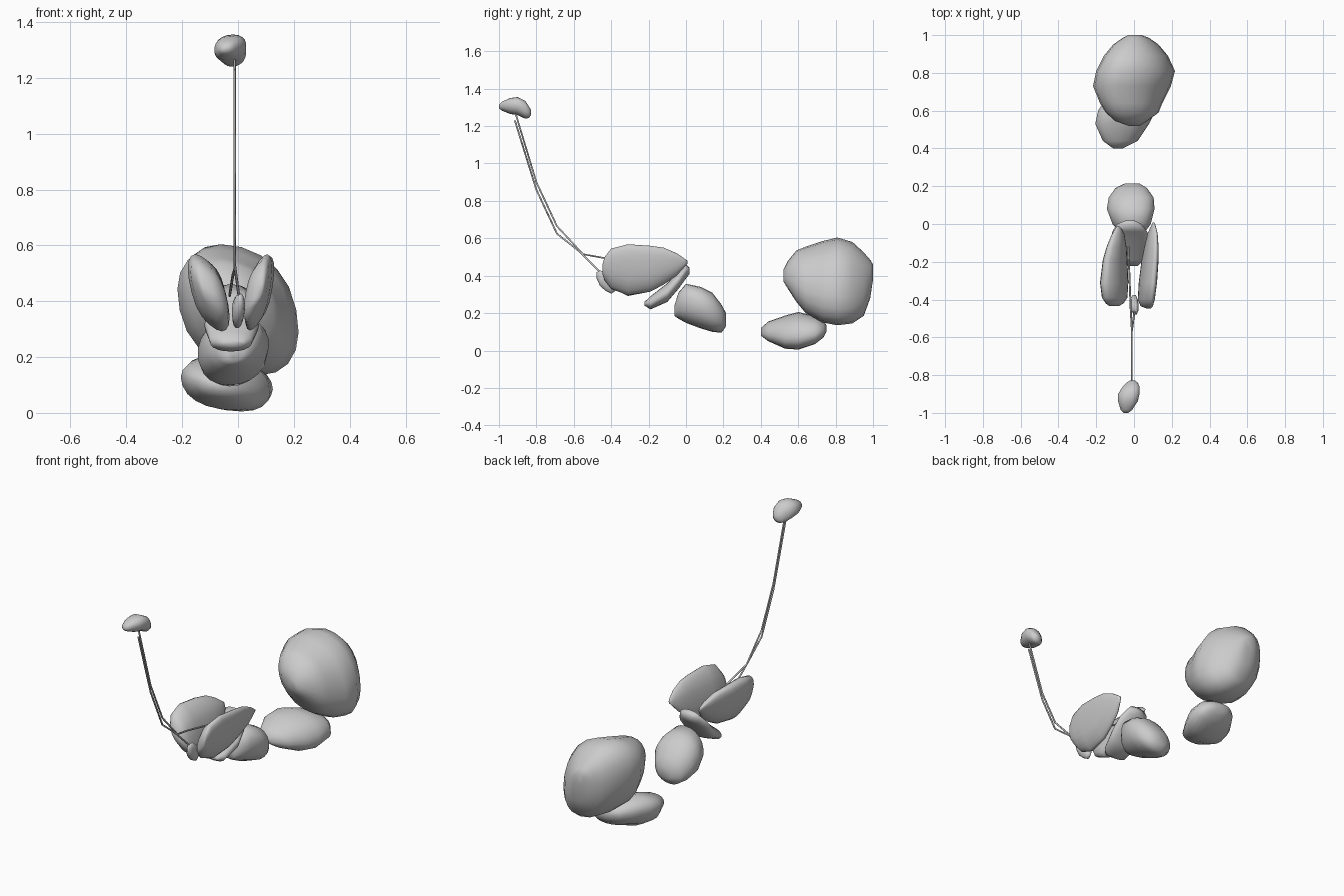
import bpy, bmesh
from math import sin, cos, pi, copysign


def blob(name, sections, lean=0.0, power=0.9, sides=20):
    """Loft along y. Section = (y, x0, x1, z0, z1); lean shears the oval sideways."""
    def curve(v):
        return copysign(abs(v) ** power, v)
    bm = bmesh.new()
    rings = []
    for y, x0, x1, z0, z1 in sections:
        ring = []
        for i in range(sides):
            a = 2 * pi * i / sides
            u, v = curve(cos(a - lean)), curve(sin(a))
            ring.append(bm.verts.new(((x0 + x1) / 2 + u * (x1 - x0) / 2, y,
                                      (z0 + z1) / 2 + v * (z1 - z0) / 2)))
        rings.append(ring)
    for r, s in zip(rings, rings[1:]):
        for i in range(sides):
            j = (i + 1) % sides
            bm.faces.new((r[i], r[j], s[j], s[i]))
    bm.faces.new(rings[0])
    bm.faces.new(rings[-1])
    bmesh.ops.recalc_face_normals(bm, faces=bm.faces)
    for f in bm.faces:
        f.smooth = True
    me = bpy.data.meshes.new(name)
    bm.to_mesh(me)
    bm.free()
    ob = bpy.data.objects.new(name, me)
    bpy.context.collection.objects.link(ob)


def wire(name, points, radius=0.005):
    cu = bpy.data.curves.new(name, 'CURVE')
    cu.dimensions = '3D'
    cu.bevel_depth = radius
    cu.bevel_resolution = 1
    cu.use_fill_caps = True
    sp = cu.splines.new('POLY')
    sp.points.add(len(points) - 1)
    for p, co in zip(sp.points, points):
        p.co = (*co, 1)
    ob = bpy.data.objects.new(name, cu)
    bpy.context.collection.objects.link(ob)


# Large rear lobe
blob("large_rear_lobe", [
    (.52, -.03, .03, .37, .43), (.545, -.10, .07, .33, .48), (.59, -.15, .13, .26, .535),
    (.64, -.18, .15, .20, .555), (.73, -.217, .195, .15, .585), (.81, -.20, .217, .135, .604),
    (.89, -.16, .18, .145, .58), (.95, -.11, .13, .185, .525), (.985, -.06, .08, .28, .485),
    (1.0, -.03, .04, .38, .46)], lean=-0.3)

# Lower rear lobe
blob("lower_rear_lobe", [
    (.40, -.11, -.06, .08, .12), (.44, -.165, .02, .05, .155), (.53, -.205, .08, .01, .187),
    (.60, -.19, .115, .005, .206), (.69, -.13, .125, .035, .185), (.735, -.08, .09, .07, .157),
    (.75, -.04, .04, .10, .137)], lean=-0.3)

# Middle lobe
blob("middle_lobe", [
    (-.062, -.04, .02, .185, .24), (-.04, -.08, .06, .17, .31), (0, -.115, .09, .148, .357),
    (.08, -.145, .11, .118, .34), (.14, -.135, .105, .10, .31), (.19, -.10, .07, .095, .245),
    (.214, -.05, .03, .13, .20)], lean=0.15)

# Tilted plate between the petals
blob("tilted_plate", [
    (-.222, -.05, .02, .24, .26), (-.19, -.10, .05, .22, .29), (-.10, -.12, .075, .26, .36),
    (-.04, -.115, .07, .33, .42), (0, -.09, .04, .385, .46), (.02, -.04, .0, .41, .44)])

# Side petals
blob("right_petal", [
    (-.447, .065, .09, .41, .46), (-.435, .035, .10, .375, .50), (-.40, .02, .11, .33, .545),
    (-.31, .025, .122, .295, .568), (-.19, .04, .13, .315, .56), (-.12, .055, .13, .352, .55),
    (-.05, .072, .125, .40, .52), (-.01, .09, .115, .445, .493), (.008, .10, .108, .465, .48)],
    lean=0.65)
blob("left_petal", [
    (-.435, -.13, -.08, .41, .46), (-.42, -.15, -.055, .375, .51), (-.39, -.17, -.035, .33, .545),
    (-.31, -.18, -.03, .292, .568), (-.19, -.165, -.035, .315, .56), (-.12, -.145, -.04, .352, .55),
    (-.06, -.12, -.05, .40, .52), (-.025, -.10, -.065, .445, .493), (-.01, -.09, -.08, .465, .48)],
    lean=-0.65)

# Small hanging bead in front
blob("front_bead", [
    (-.478, .0, .015, .385, .42), (-.46, -.015, .023, .345, .428), (-.43, -.022, .025, .318, .425),
    (-.40, -.02, .02, .303, .40), (-.375, -.008, .01, .32, .365)], lean=0.15, sides=14)

# Two thin stalks
wire("lower_stalk", [(.01, -.40, .36), (.003, -.46, .42), (-.012, -.57, .53), (-.012, -.69, .625),
                     (-.012, -.80, .86), (-.012, -.915, 1.23)])
wire("upper_stalk", [(-.03, -.12, .42), (-.018, -.44, .495), (-.012, -.55, .515), (-.012, -.69, .665),
                     (-.012, -.80, .90), (-.012, -.912, 1.27)])

# Tip lobe at the top of the stalks
blob("tip_lobe", [
    (-1.0, -.055, -.03, 1.295, 1.313), (-.985, -.07, -.01, 1.283, 1.33), (-.94, -.085, .02, 1.265, 1.35),
    (-.90, -.085, .03, 1.258, 1.355), (-.86, -.06, .03, 1.24, 1.335), (-.84, -.04, .02, 1.243, 1.305),
    (-.828, -.02, .005, 1.26, 1.285)], lean=0.15)
